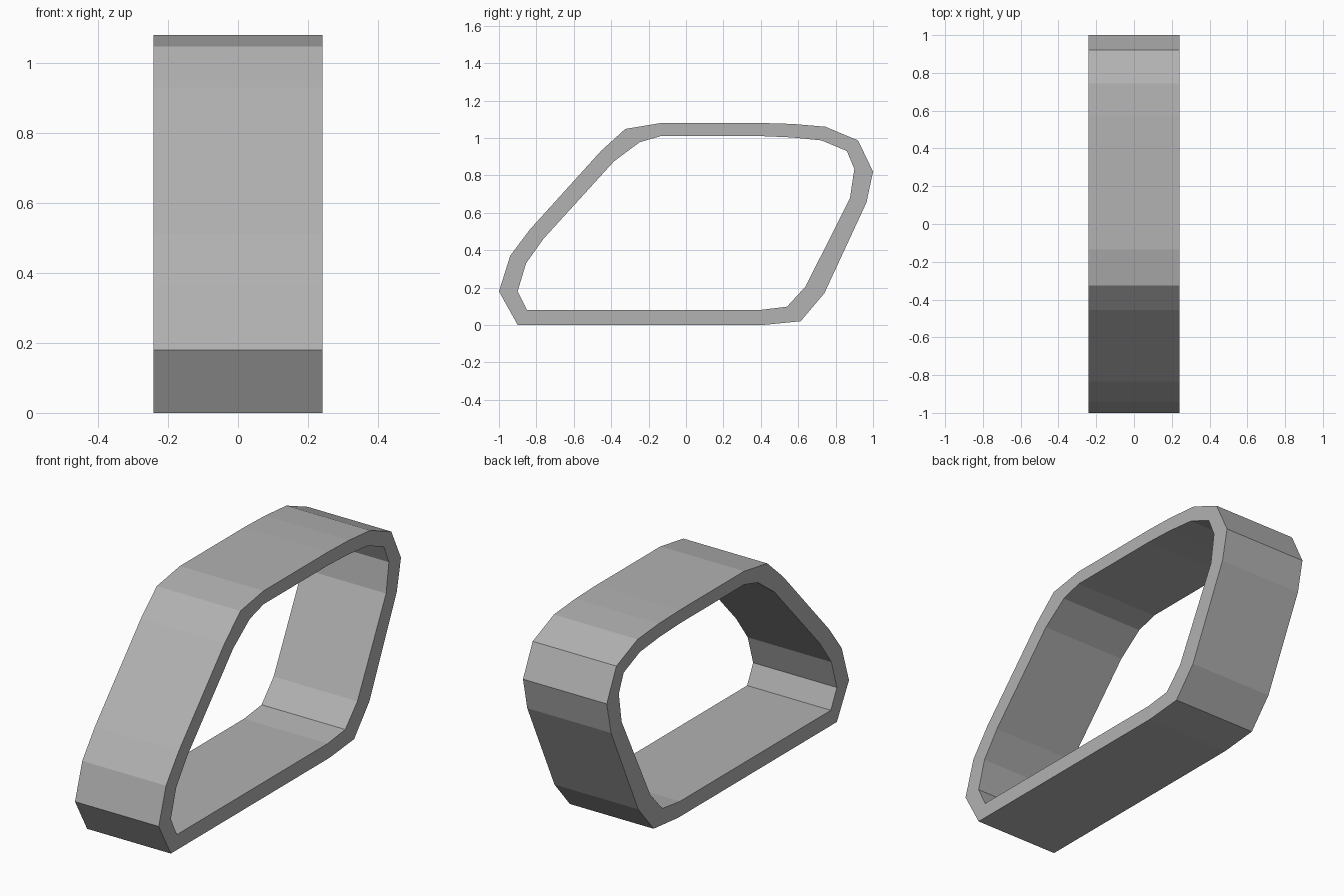
import bpy, bmesh

if "Cube" in bpy.data.objects:
    bpy.data.objects.remove(bpy.data.objects["Cube"])

HALF_WIDTH = 0.242

# Matching outer and inner outlines (y, z), running round the band
outer = [(-0.90, 0), (-1.0, 0.18), (-0.94, 0.37), (-0.835, 0.51),
         (-0.455, 0.93), (-0.325, 1.048), (-0.135, 1.08), (0.40, 1.08),
         (0.57, 1.075), (0.745, 1.06), (0.92, 0.987), (1.0, 0.82),
         (0.965, 0.655), (0.74, 0.17), (0.613, 0.02), (0.41, 0)]
inner = [(-0.85, 0.08), (-0.90, 0.18), (-0.855, 0.33), (-0.76, 0.463),
         (-0.385, 0.875), (-0.248, 0.977), (-0.135, 1.01), (0.40, 1.01),
         (0.565, 1.003), (0.725, 0.987), (0.86, 0.93), (0.90, 0.835),
         (0.877, 0.68), (0.64, 0.207), (0.54, 0.098), (0.395, 0.08)]

bm = bmesh.new()


def ring(profile, x):
    return [bm.verts.new((x, y, z)) for y, z in profile]


# Four edge loops bridged into a closed hollow band
loops = [ring(outer, -HALF_WIDTH), ring(outer, HALF_WIDTH),
         ring(inner, HALF_WIDTH), ring(inner, -HALF_WIDTH)]
n = len(outer)
for k in range(4):
    a, b = loops[k], loops[(k + 1) % 4]
    for i in range(n):
        j = (i + 1) % n
        bm.faces.new((a[i], a[j], b[j], b[i]))
bmesh.ops.recalc_face_normals(bm, faces=bm.faces)

mesh = bpy.data.meshes.new("track_band")
bm.to_mesh(mesh)
bm.free()

# Mid-grey colour
grey = bpy.data.materials.new("mid_grey")
grey.diffuse_color = (0.445, 0.445, 0.445, 1)
grey.use_nodes = True
grey.node_tree.nodes["Principled BSDF"].inputs["Base Color"].default_value = grey.diffuse_color
mesh.materials.append(grey)
bpy.context.collection.objects.link(bpy.data.objects.new("track_band", mesh))
